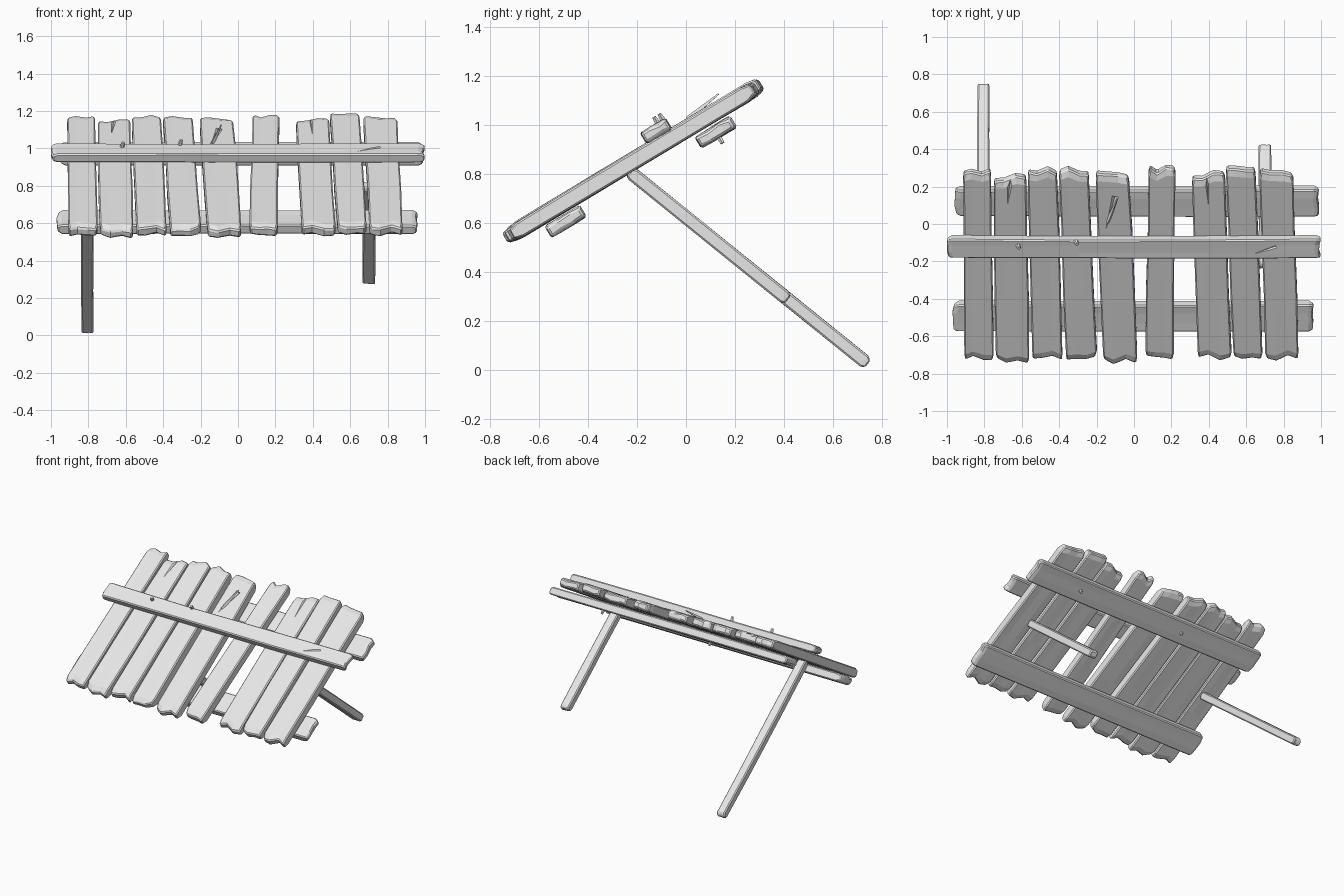
import bpy, bmesh, random
from math import radians
from mathutils import Matrix, Vector

random.seed(7)
if "Cube" in bpy.data.objects:
    bpy.data.objects.remove(bpy.data.objects["Cube"], do_unlink=True)

wood = bpy.data.materials.new("grey wood")
wood.use_nodes = True
wood.diffuse_color = (0.8, 0.8, 0.8, 1)
wood.node_tree.nodes["Principled BSDF"].inputs["Base Color"].default_value = (0.8, 0.8, 0.8, 1)

# Tilted frame of the panel: x across, y up the slope, z out of the face
BOARD = Matrix.Translation((0, -0.215, 0.853)) @ Matrix.Rotation(radians(31), 4, 'X')
ACROSS = Matrix.Rotation(radians(-90), 4, 'Z')


def finish(name, bm, matrix):
    bmesh.ops.recalc_face_normals(bm, faces=bm.faces)
    mesh = bpy.data.meshes.new(name)
    bm.to_mesh(mesh)
    bm.free()
    mesh.materials.append(wood)
    obj = bpy.data.objects.new(name, mesh)
    obj.matrix_world = matrix
    bpy.context.collection.objects.link(obj)
    return obj


def timber(name, low, high, y0, y1, thick, matrix, ragged=0.0, wobble=0.003, chip=0.04):
    """Rough hewn board along y; low and high are its (left, right) edges at the ends."""
    bm = bmesh.new()
    columns = (0, 0.3, 0.68, 1)
    drop = [[random.uniform(0, ragged) for _ in columns] for _ in range(2)]
    for d in drop:
        d[random.randrange(len(columns))] = 0
    length = y1 - y0
    stations = (0, chip / length, 0.35, 0.7, 1 - chip / length, 1)
    rings = []
    for s, t in enumerate(stations):
        tip = s in (0, len(stations) - 1)
        left = low[0] + (high[0] - low[0]) * t + random.uniform(-wobble, wobble)
        right = low[1] + (high[1] - low[1]) * t + random.uniform(-wobble, wobble)
        inset = 0.04 * (right - left) if tip else 0
        ring = []
        for side in (1, -1):
            row = []
            for c, f in enumerate(columns):
                x = left + inset + (right - left - 2 * inset) * f
                y = y0 + length * t
                if t < 0.3:
                    y += drop[0][c]
                elif t > 0.8:
                    y -= drop[1][c]
                z = side * thick / 2 * (random.uniform(0.5, 0.8) if tip else 1)
                row.append(bm.verts.new((x, y, z + random.uniform(-wobble, wobble) * 0.5)))
            ring.append(row)
        rings.append(ring[0] + ring[1][::-1])
    n = len(rings[0])
    for a, b in zip(rings, rings[1:]):
        for i in range(n):
            j = (i + 1) % n
            bm.faces.new((a[i], a[j], b[j], b[i]))
    for ring in (rings[0], rings[-1]):
        for i in range(n // 2 - 1):
            bm.faces.new((ring[i], ring[i + 1], ring[n - 2 - i], ring[n - 1 - i]))
    obj = finish(name, bm, matrix)
    bevel = obj.modifiers.new("worn edges", 'BEVEL')
    bevel.width = 0.007
    bevel.segments = 1
    bevel.limit_method = 'ANGLE'
    bevel.angle_limit = radians(50)
    return obj


def spike(name, start, end, radius, tip=0.0, sides=4, matrix=BOARD):
    """Tapered sliver or nail between two points."""
    a, b = Vector(start), Vector(end)
    bm = bmesh.new()
    bmesh.ops.create_cone(bm, cap_ends=True, segments=sides, radius1=radius,
                          radius2=tip, depth=(b - a).length)
    turn = (b - a).to_track_quat('Z', 'Y').to_matrix().to_4x4()
    return finish(name, bm, matrix @ Matrix.Translation((a + b) / 2) @ turn)


def gash(obj, start, end, radius):
    """Cut a split into a board with a tapered wedge."""
    cutter = spike("split_cutter", start, end, radius)
    cutter.hide_render = True
    cut = obj.modifiers.new("split", 'BOOLEAN')
    cut.object = cutter
    cut.operation = 'DIFFERENCE'
    cut.solver = 'EXACT'
    bpy.context.view_layer.update()
    graph = bpy.context.evaluated_depsgraph_get()
    mesh = bpy.data.meshes.new_from_object(obj.evaluated_get(graph))
    obj.modifiers.clear()
    obj.data = mesh
    bpy.data.objects.remove(cutter, do_unlink=True)


# Upright planks: edges at the low end, edges at the high end, reach along the slope
planks = []
for i, (low, high, y0, y1) in enumerate([
        ((-0.905, -0.75), (-0.915, -0.765), -0.59, 0.59),
        ((-0.74, -0.56), (-0.75, -0.575), -0.61, 0.56),
        ((-0.545, -0.38), (-0.57, -0.41), -0.59, 0.60),
        ((-0.365, -0.20), (-0.40, -0.24), -0.59, 0.60),
        ((-0.165, 0.02), (-0.205, -0.025), -0.615, 0.575),
        ((0.06, 0.21), (0.08, 0.22), -0.585, 0.61),
        ((0.34, 0.52), (0.31, 0.485), -0.59, 0.575),
        ((0.53, 0.685), (0.49, 0.65), -0.58, 0.61),
        ((0.705, 0.88), (0.67, 0.85), -0.59, 0.59)]):
    lift = Matrix.Translation((0, 0, random.uniform(-0.004, 0.004)))
    planks.append(timber(f"plank_{i + 1}", low, high, y0, y1, 0.066, BOARD @ lift, 0.035))

# Splits and a raised splinter in the weathered planks
gash(planks[1], (-0.655, 0.60, 0.035), (-0.68, 0.36, 0.03), 0.018)
gash(planks[6], (0.385, 0.62, 0.035), (0.40, 0.36, 0.03), 0.018)
gash(planks[4], (-0.10, 0.44, 0.034), (-0.15, 0.24, 0.03), 0.02)
spike("splinter", (-0.14, 0.28, 0.03), (-0.09, 0.44, 0.055), 0.014, 0.004, 3)


# Cross rails: one over the planks, two behind them
def rail(name, x0, x1, y, z, width, thick):
    place = BOARD @ Matrix.Translation((0, y, z)) @ ACROSS
    edge = (-width / 2, width / 2)
    return timber(name, edge, edge, x0, x1, thick, place, 0.012, 0.004, 0.025)


front_rail = rail("front_rail", -1, 1, 0.142, 0.057, 0.117, 0.055)
rail("back_upper_rail", -0.96, 0.99, 0.349, -0.072, 0.165, 0.056)
rail("back_lower_rail", -0.97, 0.96, -0.364, -0.069, 0.165, 0.056)
gash(front_rail, (0.76, 0.16, 0.088), (0.64, 0.115, 0.084), 0.011)

# Bent nails
for i, (x, y, z, out) in enumerate([(-0.62, 0.165, 0.08, 1), (-0.31, 0.19, 0.08, 1),
                                    (0.58, 0.35, -0.095, -1), (-0.3, 0.35, -0.095, -1)]):
    spike(f"nail_{i + 1}", (x, y, z), (x + 0.006, y, z + 0.03 * out), 0.013, 0.009, 6)

# Rear prop legs, the left one broken short
for name, x, length in (("right_leg", -0.805, 1.245), ("left_leg", 0.70, 0.825)):
    place = Matrix.Translation((x, -0.225, 0.805)) @ Matrix.Rotation(radians(-38.9), 4, 'X')
    timber(name, (-0.033, 0.033), (-0.033, 0.033), -0.01, length, 0.055, place, 0.008, 0.002, 0.02)
